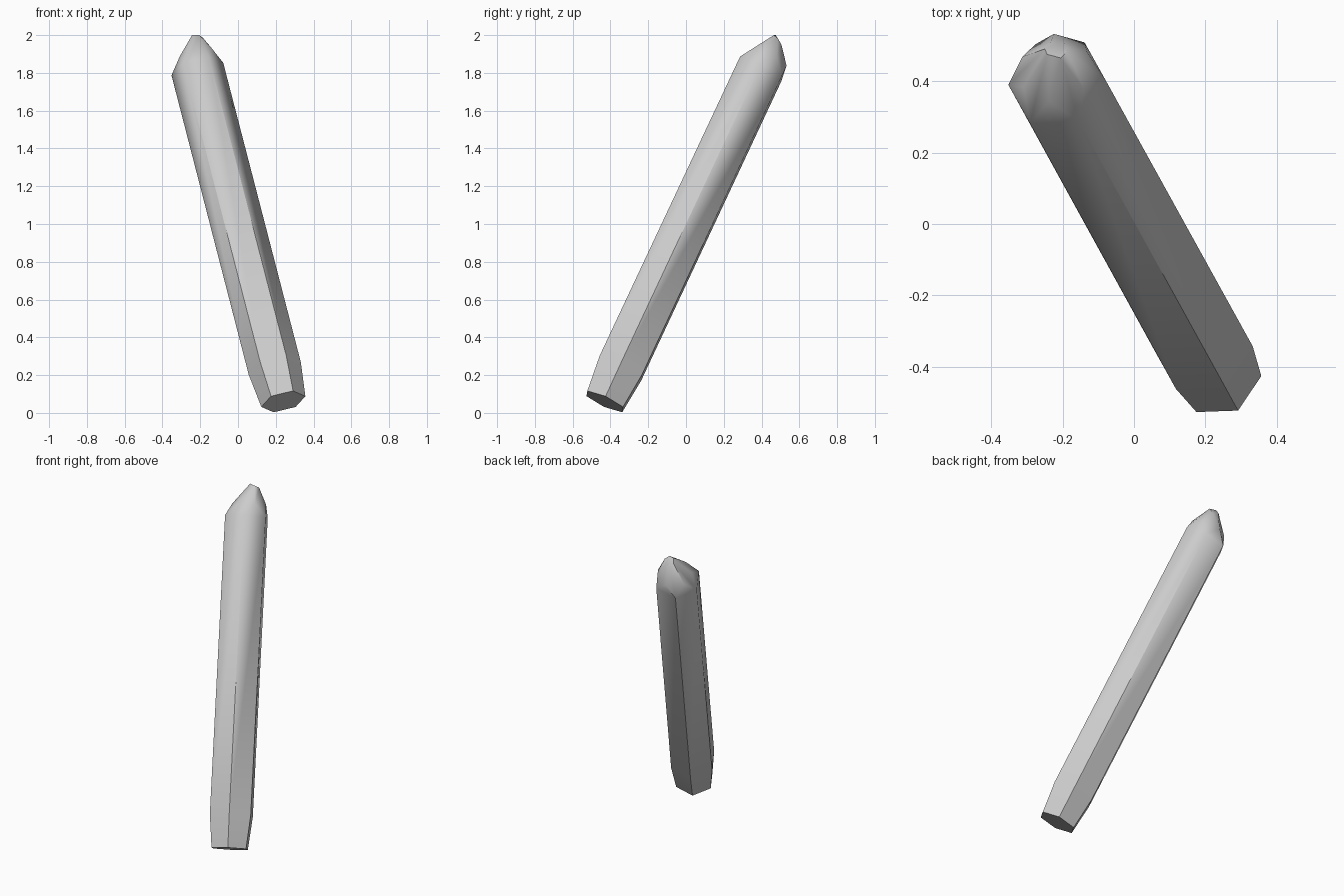
import bpy, bmesh, math
from mathutils import Vector

if "Cube" in bpy.data.objects:
    bpy.data.objects.remove(bpy.data.objects["Cube"], do_unlink=True)

# Leaning frame of the shaft
foot = Vector((0.24, -0.43, 0.06))
shoulder = Vector((-0.215, 0.395, 1.82))
axis = (shoulder - foot).normalized()
side = Vector((0.97, 0.036, 0.235))
side = (side - axis * side.dot(axis)).normalized()
back = axis.cross(side)


def point(along, radius, degrees):
    a = math.radians(degrees)
    return foot + axis * along + (side * math.cos(a) + back * math.sin(a)) * radius


bm = bmesh.new()
length = (shoulder - foot).length

# Hexagonal shaft: narrow foot, wider body
rings = [[bm.verts.new(point(h, r, 60 * k)) for k in range(6)]
         for h, r in ((0, 0.12), (0.2, 0.142), (length, 0.141))]
bm.faces.new(rings[0])
for low, high in zip(rings, rings[1:]):
    for k in range(6):
        n = (k + 1) % 6
        bm.faces.new((low[k], low[n], high[n], high[k]))

# Faceted tip: one raised point above each side, then a small slanted cap
mids = [bm.verts.new(point(length + 0.075, r, 60 * k + 30))
        for k, r in enumerate((0.115, 0.117, 0.1, 0.088, 0.09, 0.113))]
cap = [bm.verts.new(p) for p in (
    (-0.185, 0.485, 1.985), (-0.195, 0.505, 1.95), (-0.235, 0.505, 1.95),
    (-0.25, 0.49, 1.975), (-0.243, 0.475, 2.0), (-0.205, 0.465, 2.0))]
top = rings[-1]
for k in range(6):
    n = (k + 1) % 6
    bm.faces.new((top[k], top[n], mids[k]))
    bm.faces.new((top[n], mids[n], cap[n]))
    bm.faces.new((top[n], cap[n], mids[k]))
    bm.faces.new((mids[k], cap[n], cap[k]))
bm.faces.new(cap)
bmesh.ops.recalc_face_normals(bm, faces=bm.faces)

mesh = bpy.data.meshes.new("crystal_shaft")
bm.to_mesh(mesh)
bm.free()
shaft = bpy.data.objects.new("crystal_shaft", mesh)
bpy.context.collection.objects.link(shaft)

# Plain grey stone
grey = bpy.data.materials.new("grey_stone")
grey.use_nodes = True
colour = (0.6, 0.6, 0.6, 1)
grey.diffuse_color = colour
grey.node_tree.nodes["Principled BSDF"].inputs["Base Color"].default_value = colour
mesh.materials.append(grey)

# Smooth tip, crisp long edges
bpy.ops.object.select_all(action='DESELECT')
shaft.select_set(True)
bpy.context.view_layer.objects.active = shaft
bpy.ops.object.shade_smooth_by_angle(angle=math.radians(45))
